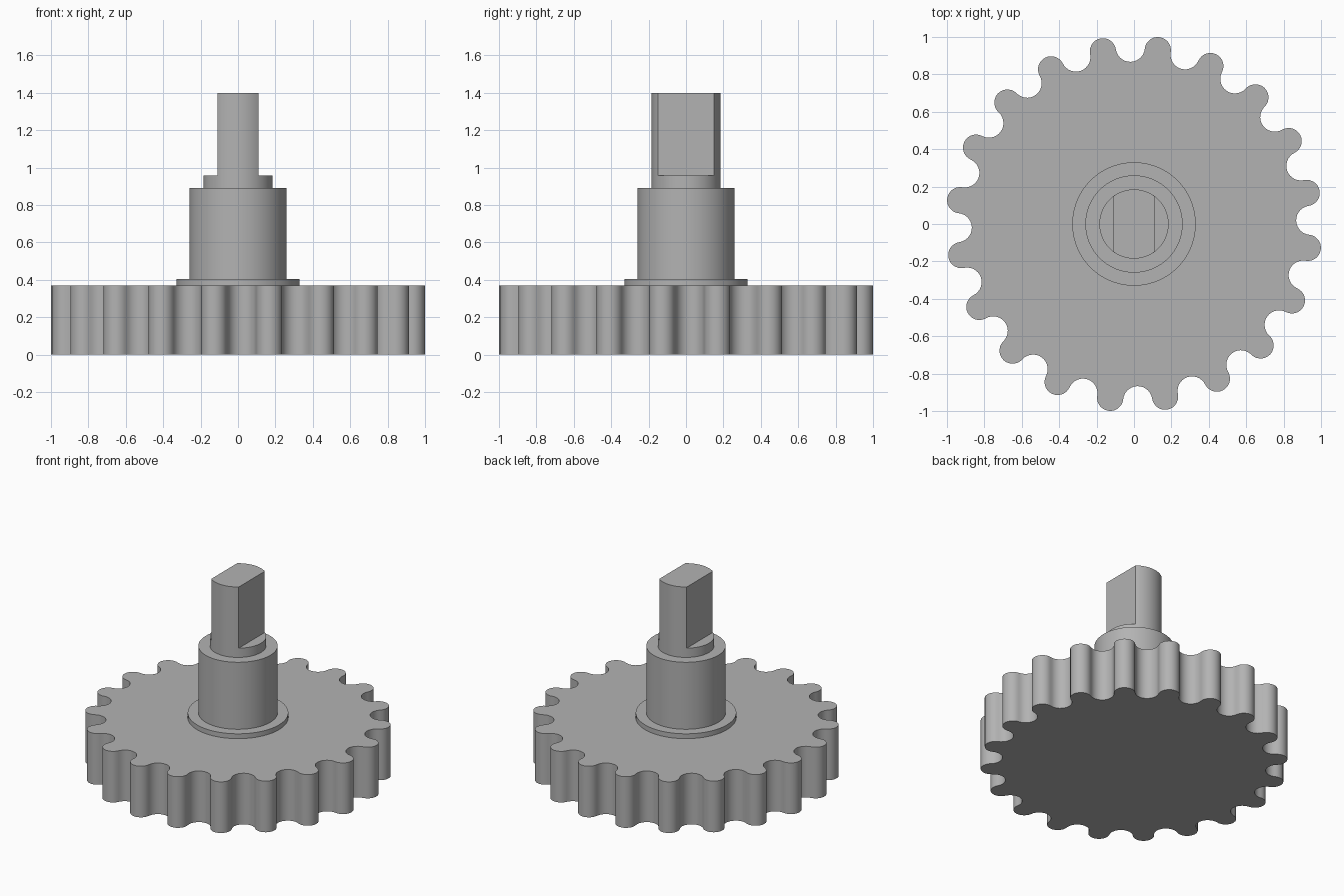
import bpy, bmesh, math
from mathutils import Vector

cube = bpy.data.objects.get("Cube")
if cube:
    bpy.data.objects.remove(cube, do_unlink=True)

GREY = (0.45, 0.45, 0.45, 1)
metal = bpy.data.materials.new("plain grey")
metal.diffuse_color = GREY
metal.use_nodes = True
metal.node_tree.nodes["Principled BSDF"].inputs["Base Color"].default_value = GREY


def polar(radius, angle):
    return Vector((radius * math.cos(angle), radius * math.sin(angle)))


def arc(centre, radius, start, end, steps):
    return [centre + polar(radius, start + (end - start) * i / steps) for i in range(steps + 1)]


def circle(radius, sides=96):
    return arc(Vector((0, 0)), radius, 0, math.tau, sides)[:-1]


def prism(name, outline, bottom, top):
    """Extrude a closed outline upward from bottom to top."""
    bm = bmesh.new()
    base = bm.faces.new([bm.verts.new((p.x, p.y, bottom)) for p in outline])
    raised = bmesh.ops.extrude_face_region(bm, geom=[base], use_keep_orig=True)["geom"]
    for v in raised:
        if isinstance(v, bmesh.types.BMVert):
            v.co.z = top
    bmesh.ops.recalc_face_normals(bm, faces=bm.faces)
    mesh = bpy.data.meshes.new(name)
    bm.to_mesh(mesh)
    bm.free()
    mesh.materials.append(metal)
    obj = bpy.data.objects.new(name, mesh)
    bpy.context.collection.objects.link(obj)
    bpy.ops.object.select_all(action="DESELECT")
    obj.select_set(True)
    bpy.context.view_layer.objects.active = obj
    bpy.ops.object.shade_smooth_by_angle(angle=math.radians(30))
    return obj


# Gear outline: round teeth joined by tangent round valleys
TEETH = 20
pitch = math.tau / TEETH
tooth_ring, tooth_r, valley_ring = 0.938, 0.07, 0.945
tip, dip = polar(tooth_ring, 0), polar(valley_ring, pitch / 2)
valley_r = (dip - tip).length - tooth_r
join = math.atan2(dip.y - tip.y, dip.x - tip.x)

outline = []
for i in range(TEETH):
    turn = math.radians(10.2) + i * pitch
    outline += arc(polar(tooth_ring, turn), tooth_r, turn - join, turn + join, 14)
    valley = turn + pitch / 2
    sweep = join + math.pi - pitch / 2
    outline += arc(polar(valley_ring, valley), valley_r,
                   valley + sweep, valley + math.tau - sweep, 14)[1:-1]
prism("gear_wheel", outline, 0, 0.37)

# Stepped hub
prism("collar", circle(0.33), 0.37, 0.405)
prism("hub", circle(0.26), 0.405, 0.89)
prism("shaft_base", circle(0.185), 0.89, 0.957)

# Shaft with two flats facing left and right
corner = math.acos(0.11 / 0.185)
origin = Vector((0, 0))
flatted = (arc(origin, 0.185, corner, math.pi - corner, 24)
           + arc(origin, 0.185, math.pi + corner, math.tau - corner, 24))
prism("flatted_shaft", flatted, 0.957, 1.4)
